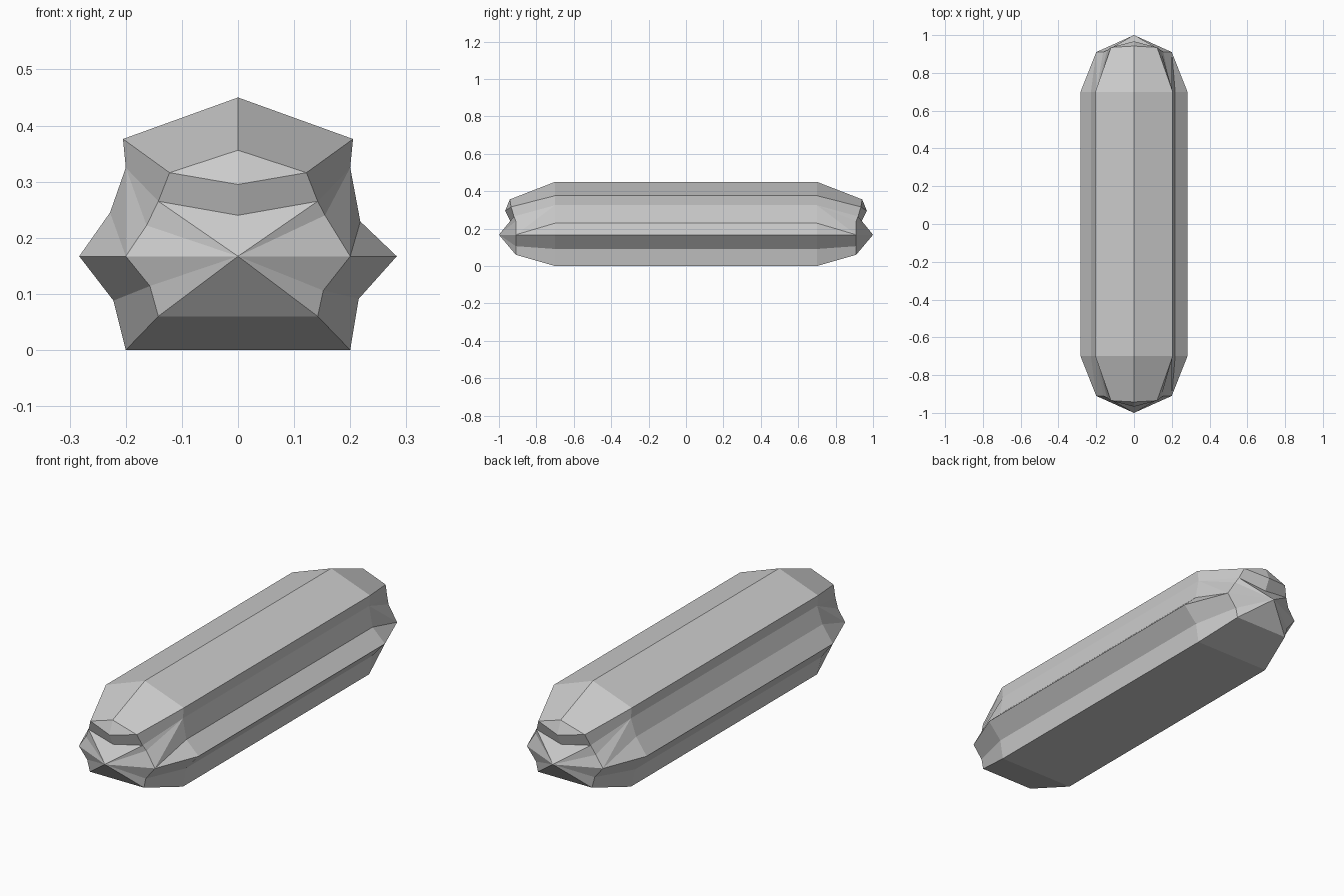
import bpy, bmesh

cube = bpy.data.objects.get("Cube")
if cube:
    bpy.data.objects.remove(cube)

grey = bpy.data.materials.new("light grey")
grey.use_nodes = True
colour = (0.6, 0.6, 0.6, 1)
grey.diffuse_color = colour
grey.node_tree.nodes["Principled BSDF"].inputs["Base Color"].default_value = colour

# Long body cross-section (x, z), clockwise from the top ridge
BODY_END = 0.7
body_right = [(0.205, 0.376), (0.2, 0.325), (0.218, 0.229),
              (0.283, 0.167), (0.215, 0.091), (0.2, 0)]
body_left = [(-0.2, 0), (-0.222, 0.088), (-0.283, 0.167),
             (-0.228, 0.245), (-0.2, 0.325), (-0.205, 0.376)]
body = [(0, 0.45)] + body_right + body_left

# Narrower rim of each end (x, y, z), in the same order
rim_right = [(0.122, 0.935, 0.316), (0.142, 0.92, 0.265), (0.155, 0.91, 0.24),
             (0.2, 0.91, 0.167), (0.152, 0.91, 0.106), (0.142, 0.91, 0.06)]
rim_left = [(-x, y, z) for x, y, z in reversed(rim_right)]
rim_left[1] = (-0.157, 0.91, 0.114)
rim_left[3] = (-0.163, 0.91, 0.222)
rim = [(0, 0.942, 0.356)] + rim_right + rim_left

bm = bmesh.new()
count = len(body)
rings = []
for side in (-1, 1):
    mid = [bm.verts.new((x, side * BODY_END, z)) for x, z in body]
    end = [bm.verts.new((x, side * y, z)) for x, y, z in rim]
    rings.append(mid)

    # Tapered shoulder, with folded side panels
    for i in range(count):
        j = (i + 1) % count
        if i not in (2, 3, count - 4, count - 3):
            bm.faces.new((mid[i], mid[j], end[j], end[i]))
    for a, b, c, d in ((2, 3, 4, 1), (count - 2, count - 3, count - 4, -1)):
        for tri in ((mid[a], end[a], end[b]), (mid[a], end[b], end[c]),
                    (mid[a], end[c], mid[b]), (mid[b], end[c], mid[c])):
            bm.faces.new(tri)

    # Brow ledge, recess and pointed nose
    brow = bm.verts.new((0, side * 0.967, 0.295))
    recess = bm.verts.new((0, side * 0.94, 0.24))
    tip = bm.verts.new((0, side, 0.167))
    for a, b in ((1, 2), (count - 1, count - 2)):
        bm.faces.new((end[0], end[a], brow))
        bm.faces.new((brow, end[a], end[b], recess))
        bm.faces.new((recess, end[b], tip))
    for i in range(2, count - 2):
        bm.faces.new((end[i], end[i + 1], tip))

# Long straight sides
front, back = rings
for i in range(count):
    j = (i + 1) % count
    bm.faces.new((front[i], front[j], back[j], back[i]))

bmesh.ops.recalc_face_normals(bm, faces=bm.faces[:])
mesh = bpy.data.meshes.new("faceted_bar")
bm.to_mesh(mesh)
bm.free()
mesh.materials.append(grey)
bar = bpy.data.objects.new("faceted_bar", mesh)
bpy.context.collection.objects.link(bar)
